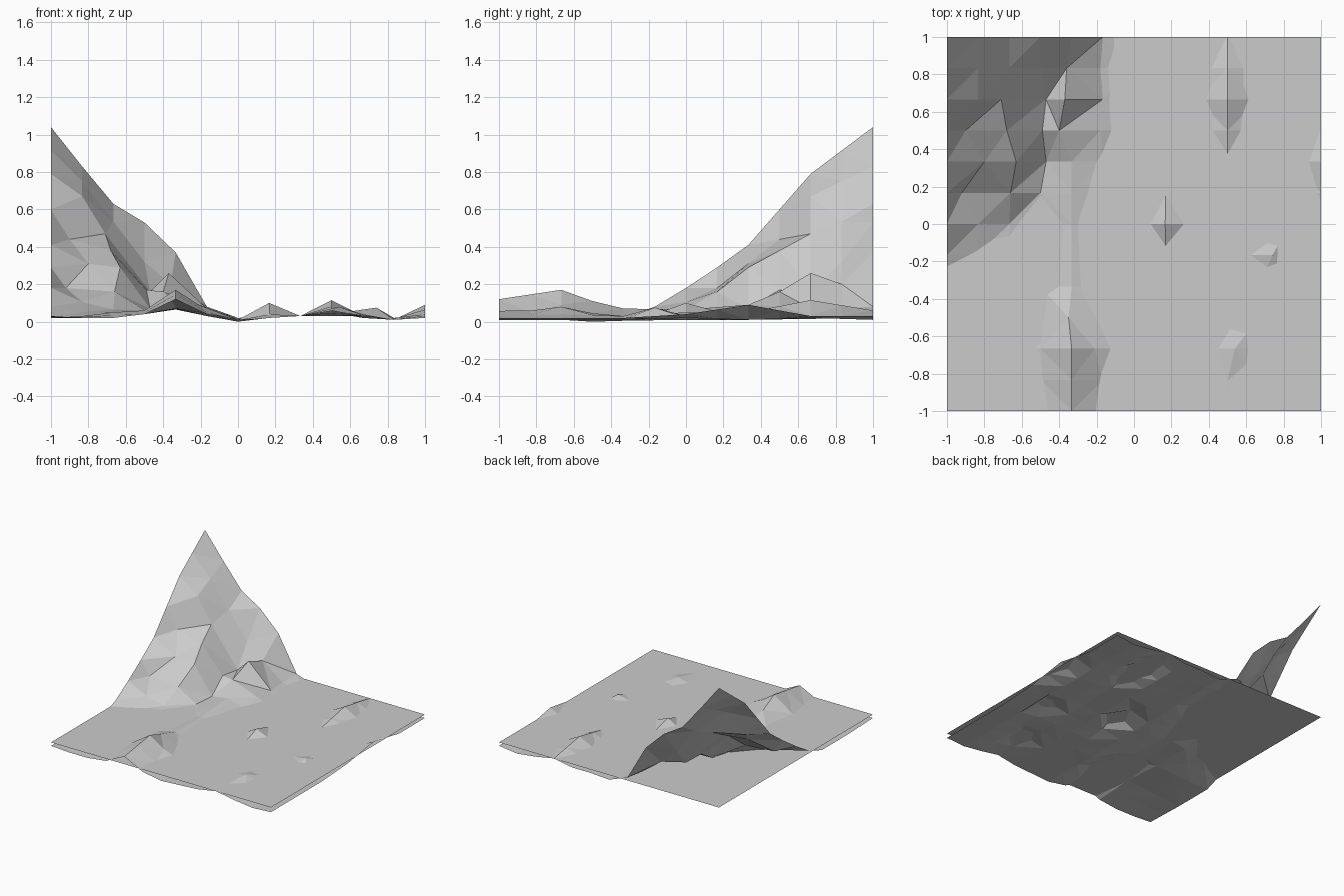
import bpy, bmesh

if "Cube" in bpy.data.objects:
    bpy.data.objects.remove(bpy.data.objects["Cube"])

N = 12            # terrain cells per side
STEP = 2 / N
WATER = 0.058

# Height profiles (hundredths, west to east), one every 1/3 unit from front to back
PROFILES = [
    [3, 2, 2, 4, 12, 4, 1, 2, 3, 5.8, 3, 1, 2],
    [2, 3, 5, 6, 17, 6, 1, 2, 3, 6, 4, 1, 2],
    [2, 2, 3, 4, 7, 3, 0.5, 2, 3, 3, 3, 1, 2],
    [18, 10.5, 6.5, 4, 6.5, 3, 1, 10, 3, 5, 3, 2, 4],
    [41, 33, 30, 8, 9, 5, 1, 2, 3, 5, 2, 1, 9],
    [79, 67, 44, 18, 26, 7, 1.5, 3, 3, 11.5, 3, 2, 3],
    [104, 83, 63, 53, 37, 8, 2, 3, 3, 6, 3, 1, 3],
]

# Local peaks and gullies: (column, row): (x, z)
DETAILS = {
    (2, 10): (-0.71, 0.47), (3, 10): (-0.47, 0.16), (4, 10): (-0.37, 0.26),
    (1, 8): (-0.80, 0.31), (2, 8): (-0.63, 0.29), (3, 8): (-0.47, 0.07),
    (3, 9): (-0.49, 0.17), (4, 9): (-0.40, 0.16), (5, 9): (-0.18, 0.08),
    (0, 9): (-1.0, 0.60), (1, 9): (-0.90, 0.44), (2, 9): (-0.68, 0.38),
    (0, 7): (-1.0, 0.29), (1, 7): (-0.92, 0.18), (2, 7): (-0.66, 0.16),
    (3, 11): (-0.50, 0.32), (4, 11): (-0.36, 0.20), (5, 11): (-0.18, 0.07),
    (0, 5): (-1.0, 0.08), (1, 5): (-0.84, 0.05),
    (4, 3): (-0.35, 0.11), (5, 2): (-0.21, 0.09), (9, 2): (0.54, 0.08),
    (10, 5): (0.74, 0.075), (7, 5): (0.17, 0.04), (7, 7): (0.17, 0.055),
}


def height(i, j):
    k, odd = divmod(j, 2)
    a = PROFILES[k][i]
    b = PROFILES[k + odd][i]
    return (a + b) / 200


def add_object(name, bm):
    mesh = bpy.data.meshes.new(name)
    bm.to_mesh(mesh)
    bm.free()
    obj = bpy.data.objects.new(name, mesh)
    bpy.context.collection.objects.link(obj)
    return obj


# Faceted terrain sheet: seabed, islets and corner mountain
bm = bmesh.new()
grid = []
for j in range(N + 1):
    row = []
    for i in range(N + 1):
        x, z = DETAILS.get((i, j), (-1 + i * STEP, height(i, j)))
        if (i, j) == (6, 3):
            z = 0
        row.append(bm.verts.new((x, -1 + j * STEP, z)))
    grid.append(row)
for j in range(N):
    for i in range(N):
        bm.faces.new((grid[j][i], grid[j][i + 1], grid[j + 1][i + 1], grid[j + 1][i]))
bmesh.ops.triangulate(bm, faces=bm.faces[:])
add_object("terrain", bm)

# Flat water sheet
bm = bmesh.new()
bm.faces.new([bm.verts.new((x, y, WATER)) for x, y in ((-1, -1), (1, -1), (1, 1), (-1, 1))])
add_object("water_surface", bm)
